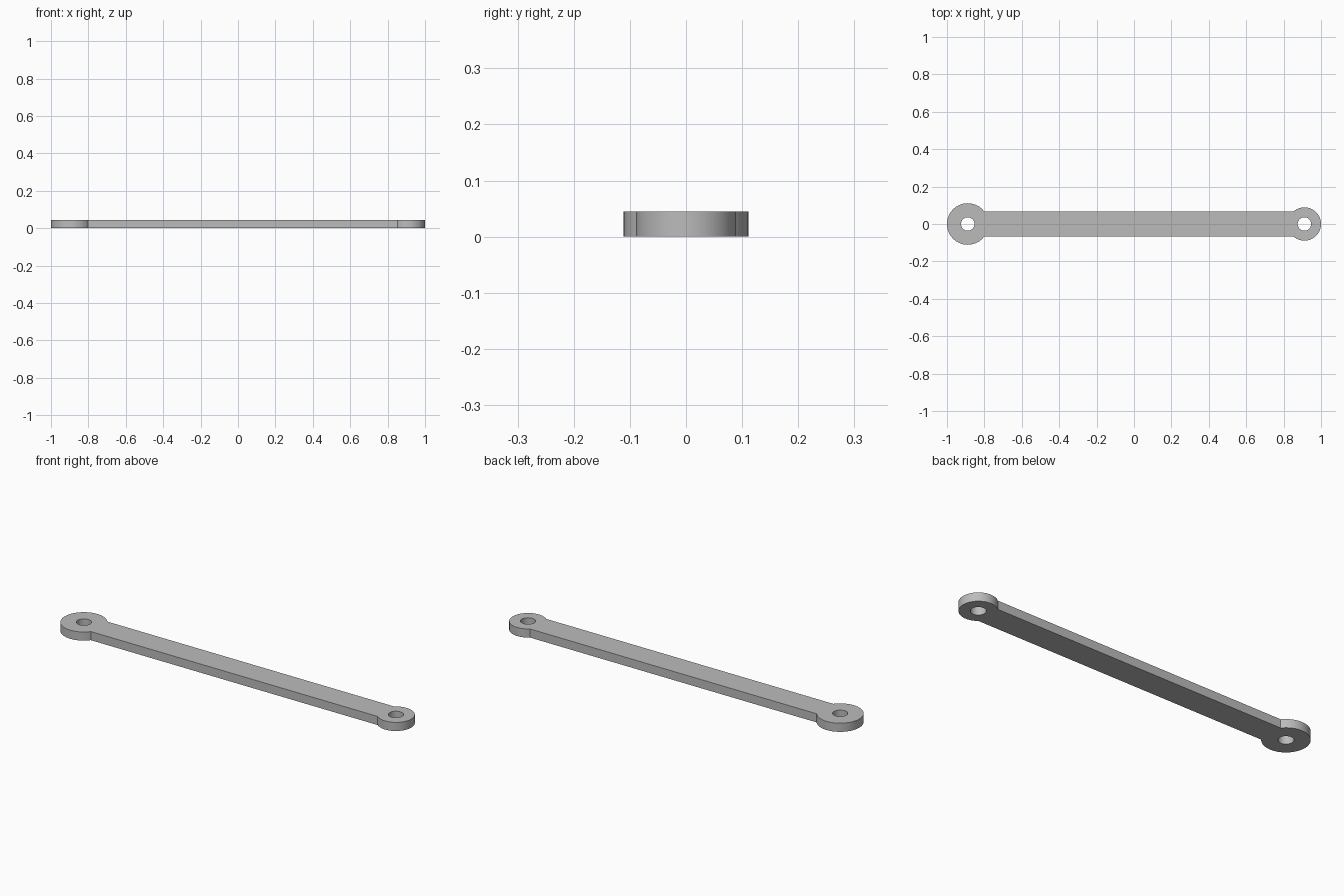
import bpy, bmesh
from math import sin, cos, asin, pi, radians

if "Cube" in bpy.data.objects:
    bpy.data.objects.remove(bpy.data.objects["Cube"], do_unlink=True)

THICK = 0.045
HALF_WIDTH = 0.068
HOLE = 0.036
BIG_X, BIG_R = -0.889, 0.111
SMALL_X, SMALL_R = 0.911, 0.089


def arc(cx, radius, start, end, steps):
    """Points along an arc centred on the link's long axis."""
    angles = [start + (end - start) * i / steps for i in range(steps + 1)]
    return [(cx + radius * cos(a), radius * sin(a)) for a in angles]


def loop(bm, points):
    verts = [bm.verts.new((x, y, 0)) for x, y in points]
    for i, v in enumerate(verts):
        bm.edges.new((v, verts[(i + 1) % len(verts)]))


# Outline: small eye, straight bar, large eye
bm = bmesh.new()
small_a = asin(HALF_WIDTH / SMALL_R)
big_a = asin(HALF_WIDTH / BIG_R)
loop(bm, arc(SMALL_X, SMALL_R, small_a - pi, pi - small_a, 40)
     + arc(BIG_X, BIG_R, big_a, 2 * pi - big_a, 48))

# Pin holes
for cx in (BIG_X, SMALL_X):
    loop(bm, arc(cx, HOLE, 0, 2 * pi, 32)[:-1])

# Fill the flat plate and give it thickness
bmesh.ops.triangle_fill(bm, edges=bm.edges[:], use_beauty=True, normal=(0, 0, 1))
top = bmesh.ops.extrude_face_region(bm, geom=bm.faces[:], use_keep_orig=True)
bmesh.ops.translate(bm, vec=(0, 0, THICK),
                    verts=[g for g in top["geom"] if isinstance(g, bmesh.types.BMVert)])
bmesh.ops.recalc_face_normals(bm, faces=bm.faces[:])
bmesh.ops.dissolve_limit(bm, angle_limit=radians(0.5),
                         verts=bm.verts[:], edges=bm.edges[:])

mesh = bpy.data.meshes.new("connecting_link")
bm.to_mesh(mesh)
bm.free()
link = bpy.data.objects.new("connecting_link", mesh)
bpy.context.collection.objects.link(link)

# Plain grey finish
grey = bpy.data.materials.new("light_grey")
grey.use_nodes = True
colour = (0.5, 0.5, 0.5, 1)
grey.diffuse_color = colour
grey.node_tree.nodes["Principled BSDF"].inputs["Base Color"].default_value = colour
mesh.materials.append(grey)

# Smooth round walls, crisp rims
bpy.ops.object.select_all(action="DESELECT")
link.select_set(True)
bpy.context.view_layer.objects.active = link
bpy.ops.object.shade_smooth_by_angle(angle=radians(30))
